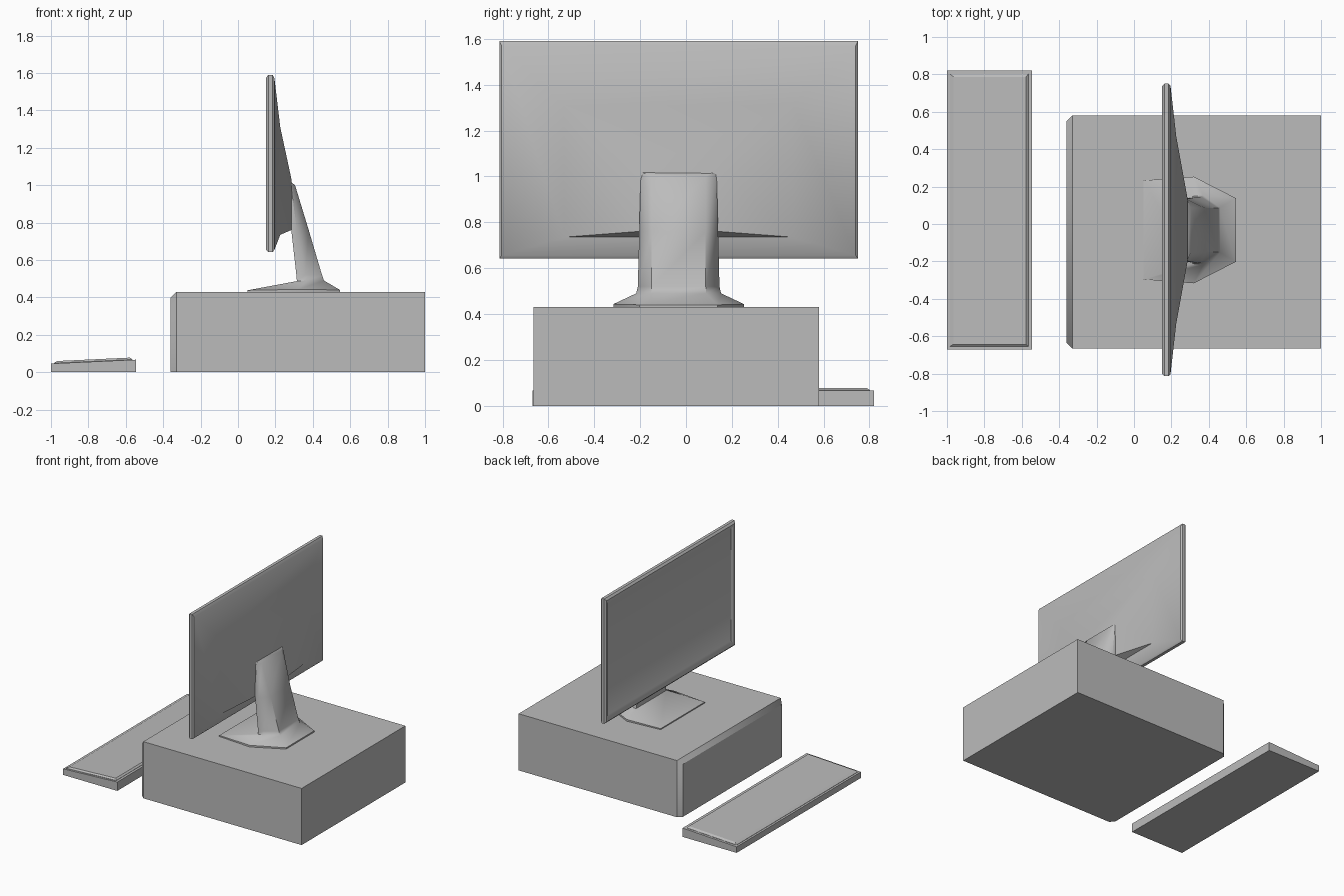
import bpy, bmesh, math

if "Cube" in bpy.data.objects:
    bpy.data.objects.remove(bpy.data.objects["Cube"], do_unlink=True)

GREY = (0.5, 0.5, 0.5, 1)
grey = bpy.data.materials.new("plain grey")
grey.use_nodes = True
grey.diffuse_color = GREY
grey.node_tree.nodes["Principled BSDF"].inputs["Base Color"].default_value = GREY

MID = -0.032  # y of the monitor's own centre line


def loft(name, rings, smooth_angle):
    """Skin a list of equal rings of points and cap both ends."""
    bm = bmesh.new()
    loops = [[bm.verts.new(p) for p in ring] for ring in rings]
    for a, b in zip(loops, loops[1:]):
        for i in range(len(a)):
            j = (i + 1) % len(a)
            bm.faces.new((a[i], a[j], b[j], b[i]))
    bm.faces.new(loops[0])
    bm.faces.new(loops[-1])
    bmesh.ops.recalc_face_normals(bm, faces=bm.faces)
    mesh = bpy.data.meshes.new(name)
    bm.to_mesh(mesh)
    bm.free()
    mesh.materials.append(grey)
    obj = bpy.data.objects.new(name, mesh)
    bpy.context.collection.objects.link(obj)
    bpy.ops.object.select_all(action="DESELECT")
    obj.select_set(True)
    bpy.context.view_layer.objects.active = obj
    bpy.ops.object.shade_smooth_by_angle(angle=math.radians(smooth_angle))
    return obj


def upright(x, half, low, high):
    """Rectangle facing along x, centred on the monitor."""
    return [(x, MID - half, low), (x, MID + half, low),
            (x, MID + half, high), (x, MID - half, high)]


def flat(x0, x1, y0, y1, z0, z1):
    """Rectangle seen from above, sloping from z0 to z1 along x."""
    return [(x0, y0, z0), (x1, y0, z1), (x1, y1, z1), (x0, y1, z0)]


def hexagon(*corners):
    """Six sided ring from front, side and back corners, mirrored."""
    near = [(x, MID - w, z) for x, w, z in corners]
    far = [(x, MID + w, z) for x, w, z in reversed(corners)]
    return near + far


# Computer case with its front top and front upright edges chamfered
case = loft("computer_case", [flat(-0.36, 1, -0.665, 0.58, z, z) for z in (0, 0.43)], 20)
bm = bmesh.new()
bm.from_mesh(case.data)
front_edges = [e for e in bm.edges if all(v.co.x < -0.3 for v in e.verts)
               and any(v.co.z > 0.4 for v in e.verts)]
bmesh.ops.bevel(bm, geom=front_edges, offset=0.03, segments=1, affect="EDGES")
bm.to_mesh(case.data)
bm.free()

# Keyboard: wedge tray with a chamfered key plate
loft("keyboard_tray", [flat(-1, -0.545, -0.67, 0.82, 0, 0),
                       flat(-1, -0.545, -0.67, 0.82, 0.046, 0.067)], 20)
loft("keyboard_plate", [flat(-0.985, -0.565, -0.655, 0.802, 0.04, 0.06),
                        flat(-0.985, -0.565, -0.655, 0.802, 0.049, 0.068),
                        flat(-0.965, -0.577, -0.643, 0.787, 0.06, 0.078)], 20)

# Screen panel: recessed glass, chamfered frame, then the tapering back shell
loft("monitor_screen", [upright(0.161, 0.735, 0.695, 1.54),
                        upright(0.151, 0.75, 0.675, 1.56),
                        upright(0.15, 0.77, 0.655, 1.575),
                        upright(0.162, 0.782, 0.642, 1.59),
                        upright(0.185, 0.782, 0.642, 1.59),
                        upright(0.195, 0.772, 0.655, 1.57),
                        upright(0.226, 0.5, 0.735, 1.31),
                        upright(0.285, 0.175, 0.76, 1.035)], 30)

# Stand: six sided foot sweeping up into the leaning neck
loft("monitor_stand", [
    hexagon((0.05, 0.265, 0.43), (0.32, 0.285, 0.43), (0.545, 0.17, 0.43)),
    hexagon((0.05, 0.265, 0.438), (0.32, 0.285, 0.443), (0.545, 0.17, 0.44)),
    hexagon((0.315, 0.18, 0.487), (0.37, 0.185, 0.49), (0.46, 0.12, 0.49)),
    hexagon((0.312, 0.175, 0.52), (0.36, 0.178, 0.52), (0.449, 0.118, 0.52)),
    hexagon((0.285, 0.17, 0.76), (0.315, 0.172, 0.76), (0.378, 0.118, 0.76)),
    hexagon((0.26, 0.165, 1.03), (0.28, 0.165, 1.02), (0.305, 0.118, 1.0)),
], 50)
